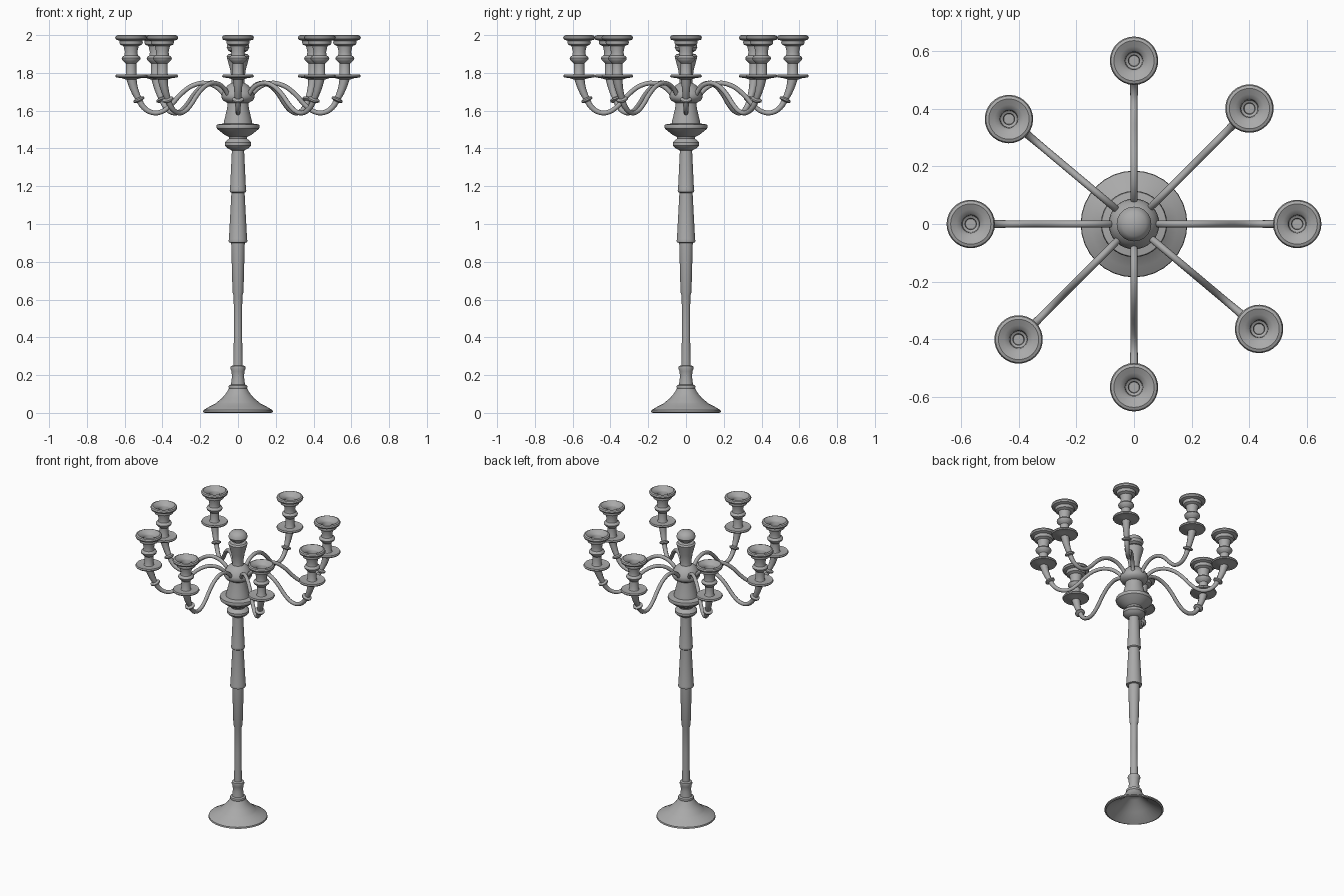
import bpy, bmesh, math
from mathutils import Vector

cube = bpy.data.objects.get("Cube")
if cube:
    bpy.data.objects.remove(cube)

metal = bpy.data.materials.new("grey_metal")
metal.use_nodes = True
GREY = (0.4, 0.4, 0.4, 1)
metal.diffuse_color = GREY
metal.node_tree.nodes["Principled BSDF"].inputs["Base Color"].default_value = GREY


def add_object(name, data, location=(0, 0, 0), turn=0):
    obj = bpy.data.objects.new(name, data)
    obj.location = location
    obj.rotation_euler.z = turn
    bpy.context.collection.objects.link(obj)
    return obj


def lathe(name, profile, sides=32):
    """Spin a radius/height profile around z, smooth with sharp steps."""
    bm = bmesh.new()
    verts = [bm.verts.new((r, 0, z)) for r, z in profile]
    edges = [bm.edges.new(pair) for pair in zip(verts, verts[1:])]
    bmesh.ops.spin(bm, geom=verts + edges, axis=(0, 0, 1), cent=(0, 0, 0),
                   angle=math.tau, steps=sides, use_duplicate=False)
    bmesh.ops.remove_doubles(bm, verts=bm.verts, dist=0.0002)
    bmesh.ops.recalc_face_normals(bm, faces=bm.faces)
    for f in bm.faces:
        f.smooth = True
    for e in bm.edges:
        if len(e.link_faces) == 2 and e.calc_face_angle() > math.radians(35):
            e.smooth = False
    mesh = bpy.data.meshes.new(name)
    bm.to_mesh(mesh)
    bm.free()
    mesh.materials.append(metal)
    return mesh


# Flared foot, hollow underneath
add_object("foot", lathe("foot", [
    (0, .11), (.04, .10), (.10, .045), (.175, 0), (.185, .004), (.183, .014),
    (.15, .034), (.118, .05), (.112, .056), (.085, .078), (.062, .105),
    (.048, .13), (.05, .137), (.048, .145), (.037, .15), (.032, .19),
    (.034, .22), (.04, .235), (.038, .247), (.024, .252), (0, .252)]))

# Stepped column
add_object("column", lathe("column", [
    (0, .24), (.025, .24), (.021, .45), (.023, .62), (.029, .64), (.036, .9),
    (.048, .903), (.05, .912), (.048, .92), (.035, 1.165), (.042, 1.17),
    (.044, 1.178), (.042, 1.186), (.032, 1.395), (0, 1.395)]))

# Collar, wide drum and bell below the hub
add_object("collar", lathe("collar", [
    (0, 1.39), (.035, 1.39), (.058, 1.403), (.07, 1.416), (.07, 1.432),
    (.055, 1.446), (.046, 1.452), (.05, 1.462), (.075, 1.475), (.112, 1.505),
    (.115, 1.517), (.112, 1.527), (.076, 1.532), (.07, 1.56), (.058, 1.61),
    (.053, 1.655), (0, 1.655)]))

# Rounded hub that carries the arms
add_object("hub", lathe("hub", [
    (0, 1.64), (.055, 1.64), (.08, 1.655), (.088, 1.672), (.085, 1.69),
    (.073, 1.715), (.055, 1.734), (.038, 1.745), (0, 1.75)]))

# Flared finial topped with a ball
add_object("finial", lathe("finial", [
    (0, 1.735), (.036, 1.742), (.033, 1.765), (.042, 1.82), (.057, 1.875),
    (.06, 1.888), (.052, 1.898), (.034, 1.903), (.034, 1.908), (.052, 1.918),
    (.06, 1.935), (.056, 1.953), (.042, 1.968), (.02, 1.977), (0, 1.98)]))

# S-shaped arm as a tube that thickens under the cup
REACH = .566
ARM = [(.06, 1.66, .9), (.1, 1.715, 1), (.165, 1.745, 1), (.235, 1.735, 1),
       (.3, 1.69, 1), (.36, 1.625, 1), (.41, 1.592, 1), (.455, 1.59, 1.05),
       (.5, 1.618, 1.15), (.525, 1.66, 1.3), (.55, 1.715, 1.7), (REACH, 1.778, 2.2)]
arm_curve = bpy.data.curves.new("arm", "CURVE")
arm_curve.dimensions = "3D"
arm_curve.bevel_depth = .0125
arm_curve.bevel_resolution = 2
arm_curve.resolution_u = 3
arm_curve.use_fill_caps = True
spline = arm_curve.splines.new("BEZIER")
spline.bezier_points.add(len(ARM) - 1)
for point, (x, z, r) in zip(spline.bezier_points, ARM):
    point.co = (x, 0, z)
    point.radius = r
    point.handle_left_type = point.handle_right_type = "AUTO"
spline.use_smooth = True
arm_curve.materials.append(metal)

# Small ring on the rising end of each arm
ring_mesh = lathe("arm_ring", [
    (0, -.011), (.018, -.011), (.031, -.004), (.031, .004), (.018, .011), (0, .011)], 20)

# Drip saucer, stem, knob and open candle cup
cup_mesh = lathe("candle_cup", [
    (0, 1.762), (.028, 1.765), (.05, 1.772), (.08, 1.776), (.084, 1.783),
    (.08, 1.791), (.055, 1.787), (.032, 1.788), (.028, 1.795), (.028, 1.85),
    (.036, 1.858), (.048, 1.87), (.05, 1.878), (.046, 1.886), (.036, 1.892),
    (.033, 1.91), (.04, 1.942), (.058, 1.95), (.062, 1.962), (.06, 1.97),
    (.08, 1.976), (.084, 1.986), (.08, 1.996), (.07, 2), (.05, 1.99),
    (.036, 1.982), (.031, 1.974), (.029, 1.945), (.02, 1.94), (.018, 1.92), (0, 1.92)], 28)

# Eight arms, two of them set slightly off the even spacing
for i, degrees in enumerate((0, 45, 90, 140, 180, 225, 270, 320), 1):
    turn = math.radians(degrees)
    outward = Vector((math.cos(turn), math.sin(turn), 0))
    add_object(f"arm_{i}", arm_curve, turn=turn)
    add_object(f"candle_cup_{i}", cup_mesh, outward * REACH, turn)
    ring = add_object(f"arm_ring_{i}", ring_mesh, outward * .525 + Vector((0, 0, 1.658)), turn)
    ring.rotation_euler.y = math.radians(24)
